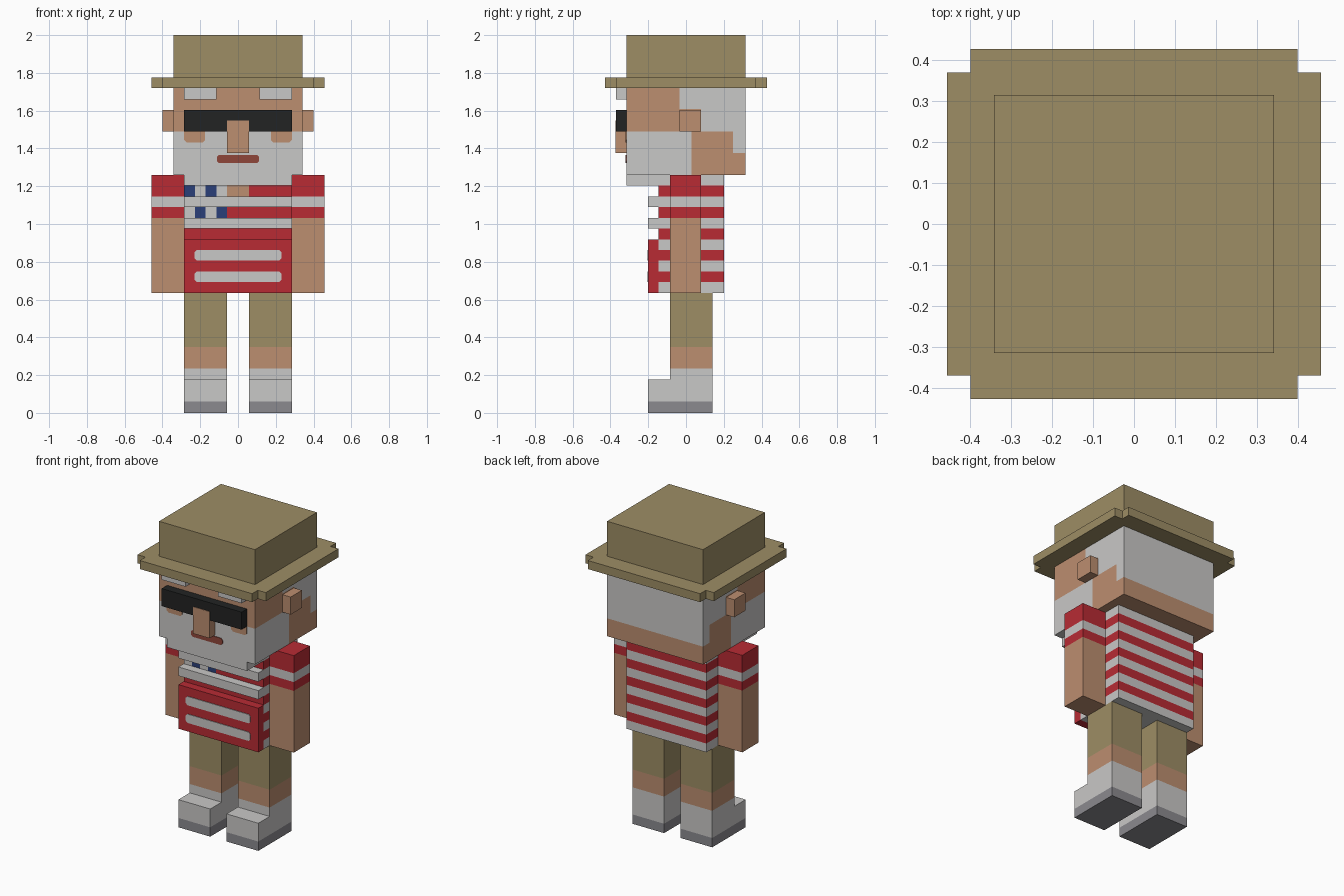
import bpy
import bmesh
from mathutils import Vector

cube = bpy.data.objects.get("Cube")
if cube:
    bpy.data.objects.remove(cube, do_unlink=True)


def linear(c):
    c /= 255
    return c / 12.92 if c <= 0.04045 else ((c + 0.055) / 1.055) ** 2.4


def material(name, rgb):
    m = bpy.data.materials.new(name)
    col = [linear(c) for c in rgb] + [1]
    m.use_nodes = True
    m.diffuse_color = col
    m.node_tree.nodes["Principled BSDF"].inputs["Base Color"].default_value = col
    return m


MATS = {
    "khaki": material("khaki", (157, 141, 101)),
    "skin": material("skin", (188, 142, 112)),
    "white": material("off white", (201, 200, 199)),
    "red": material("red", (184, 43, 52)),
    "blue": material("navy blue", (42, 62, 120)),
    "black": material("black", (34, 35, 35)),
    "grey": material("sole grey", (139, 138, 143)),
    "mouth": material("mouth red", (143, 70, 58)),
}
NAMES = list(MATS)


def finish(name, bm, rule):
    """Turn a bmesh into an object, colouring each face by a rule."""
    bmesh.ops.recalc_face_normals(bm, faces=bm.faces)
    for f in bm.faces:
        key = rule if isinstance(rule, str) else rule(f.calc_center_median(), f.normal)
        f.material_index = NAMES.index(key)
    used = sorted({f.material_index for f in bm.faces})
    for f in bm.faces:
        f.material_index = used.index(f.material_index)
    me = bpy.data.meshes.new(name)
    bm.to_mesh(me)
    bm.free()
    for i in used:
        me.materials.append(MATS[NAMES[i]])
    ob = bpy.data.objects.new(name, me)
    bpy.context.collection.objects.link(ob)
    return ob


def box(name, x, y, z, rule, cuts=None):
    """Box from axis ranges, sliced at the given planes for painted regions."""
    bm = bmesh.new()
    bmesh.ops.create_cube(bm, size=1)
    for v in bm.verts:
        v.co = Vector([(a + b) / 2 + c * (b - a) for (a, b), c in zip((x, y, z), v.co)])
    for axis, values in (cuts or {}).items():
        no = Vector([axis == a for a in "xyz"])
        for value in values:
            bmesh.ops.bisect_plane(bm, geom=bm.verts[:] + bm.edges[:] + bm.faces[:],
                                   plane_co=no * value, plane_no=no)
    return finish(name, bm, rule)


def prism(name, points, direction, rule):
    bm = bmesh.new()
    face = bm.faces.new([bm.verts.new(p) for p in points])
    ext = bmesh.ops.extrude_face_region(bm, geom=[face])
    bmesh.ops.translate(bm, vec=direction,
                        verts=[g for g in ext["geom"] if isinstance(g, bmesh.types.BMVert)])
    return finish(name, bm, rule)


def plate(name, x, z, y, rule, corner=0.012, top=True):
    """Thin front plate with clipped corners."""
    (a, b), (c, d), k = x, z, corner
    t = k if top else 0
    pts = [(a + k, c), (b - k, c), (b, c + k), (b, d - t), (b - t, d), (a + t, d),
           (a, d - t), (a, c + k)]
    if not top:
        pts = pts[:4] + pts[6:]
    return prism(name, [(px, y, pz) for px, pz in pts], (0, -0.004, 0), rule)


def span(side, a, b):
    return tuple(sorted((side * a, side * b)))


BASE, TOP = 0.635, 1.26
STEP = (TOP - BASE) / 11
band = [BASE + STEP * i for i in range(12)]

# hat: crown and notched brim
box("hat_crown", (-0.342, 0.342), (-0.315, 0.315), (1.77, 2.0), "khaki")
brim = []
for sx, sy in ((1, 1), (-1, 1), (-1, -1), (1, -1)):
    corner = [(0.457, 0.37), (0.4, 0.37), (0.4, 0.428)]
    for px, py in corner if sx * sy > 0 else corner[::-1]:
        brim.append((sx * px, sy * py, 1.72))
prism("hat_brim", brim, (0, 0, 0.055), "khaki")


# head with painted hair and beard
def head_colour(c, n):
    if n.y < -0.5:
        return "skin" if c.z > 1.49 else "white"
    if n.y > 0.5:
        return "white" if c.z > 1.375 else "skin"
    if n.z < -0.5:
        return "white" if c.y < 0.03 else "skin"
    hair = ((c.z > 1.61 and c.y > -0.035) or (c.z > 1.49 and c.y > 0.08)
            or (c.z > 1.375 and c.y > 0.25))
    beard = c.z < 1.49 and c.y < 0.03
    return "white" if hair or beard else "skin"


box("head", (-0.342, 0.342), (-0.315, 0.315), (TOP, 1.77), head_colour,
    {"y": (-0.035, 0.03, 0.08, 0.25), "z": (1.375, 1.49, 1.61)})
box("beard_tip", (-0.285, 0.285), (-0.315, -0.145), (band[10], TOP), "white")

# face parts
box("sunglasses", (-0.285, 0.285), (-0.37, -0.315), (1.49, 1.603), "black")
box("nose", (-0.058, 0.058), (-0.373, -0.315), (1.375, 1.547), "skin")
plate("mouth", (-0.112, 0.112), (1.322, 1.366), -0.315, "mouth")

for s, side in ((1, "left"), (-1, "right")):
    box(side + "_eyebrow", span(s, 0.115, 0.285), (-0.37, -0.315), (1.66, 1.72), "white")
    box(side + "_ear", span(s, 0.342, 0.4), (-0.035, 0.08), (1.49, 1.603), "skin")
    plate(side + "_cheek", span(s, 0.175, 0.285), (1.432, 1.49), -0.315, "skin", top=False)

    # arm with striped sleeve
    def arm_colour(c, n):
        if c.z < band[7]:
            return "skin"
        return "white" if band[8] < c.z < band[9] and abs(n.z) < 0.5 else "red"

    box(side + "_arm", span(s, 0.285, 0.457), (-0.085, 0.08), (BASE, TOP), arm_colour,
        {"z": band[7:10]})

    # leg with shorts, sock and shoe
    def leg_colour(c, n):
        if c.z < 0.06:
            return "grey"
        return "white" if c.z < 0.235 else "skin" if c.z < 0.35 else "khaki"

    box(side + "_leg", span(s, 0.058, 0.285), (-0.085, 0.14), (0, BASE), leg_colour,
        {"z": (0.06, 0.235, 0.35)})
    box(side + "_shoe_toe", span(s, 0.058, 0.285), (-0.2, -0.085), (0, 0.178), leg_colour,
        {"z": (0.06,)})


# striped torso with a chequered patch and open collar on the front
def torso_colour(c, n):
    row = int((c.z - BASE) / STEP)
    if n.z < -0.5 or n.z > 0.5:
        return "white"
    if n.y < -0.5 and row in (7, 9):
        col = int((c.x + 0.285) / 0.057)
        if row == 9 and 4 <= col < 6:
            return "skin"
        if col < 4:
            return "blue" if (col + (row == 7)) % 2 == 0 else "white"
    return "red" if row % 2 else "white"


box("torso", (-0.285, 0.285), (-0.145, 0.2), (BASE, TOP), torso_colour,
    {"z": band[1:11], "x": [-0.285 + 0.057 * i for i in range(1, 7)]})

# raised shirt stripes and belly panel
for i, name in ((8, "upper"), (6, "lower")):
    box(name + "_shirt_slat", (-0.285, 0.285), (-0.2, -0.145), (band[i], band[i + 1]), "white")
box("belly_panel", (-0.285, 0.285), (-0.2, -0.145), (BASE, band[5]), "red")
for i, name in ((3, "upper"), (1, "lower")):
    plate(name + "_belly_stripe", (-0.23, 0.23), (band[i], band[i + 1]), -0.2, "white")
